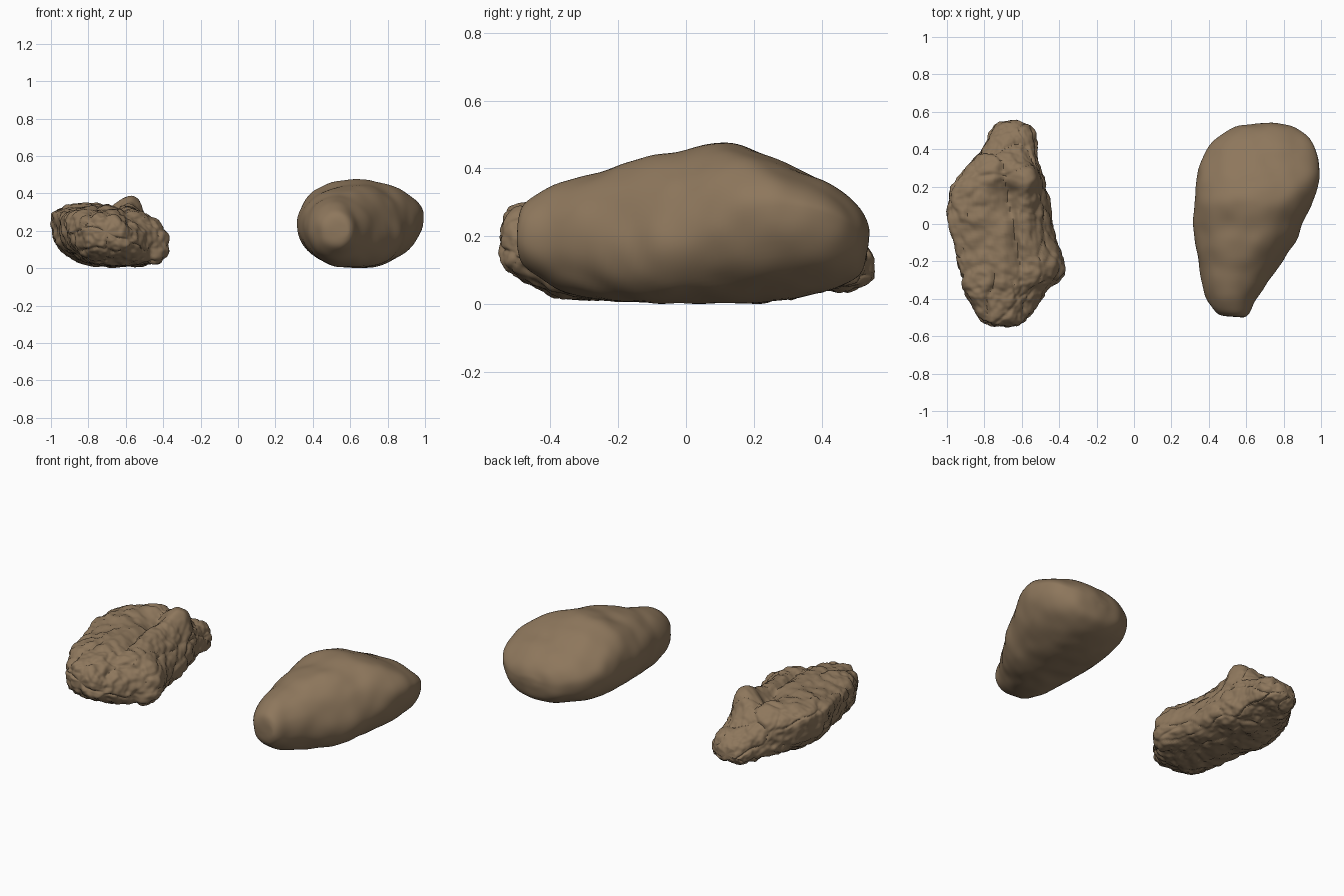
import bpy, bmesh, math
from mathutils import Vector, noise

cube = bpy.data.objects.get("Cube")
if cube:
    bpy.data.objects.remove(cube)

# Single earthy colour
brown = bpy.data.materials.new("brown_stone")
brown.use_nodes = True
color = (0.27, 0.185, 0.108, 1)
brown.diffuse_color = color
bsdf = next(n for n in brown.node_tree.nodes if n.type == 'BSDF_PRINCIPLED')
bsdf.inputs["Base Color"].default_value = color
bsdf.inputs["Roughness"].default_value = 0.9


def spline(stations, t):
    """Smoothly interpolate the station tuples, t running from 0 to 1."""
    last = len(stations) - 1
    i = min(int(t * last), last - 1)
    f = t * last - i
    a, b, c, d = (stations[min(max(i + k, 0), last)] for k in (-1, 0, 1, 2))
    return [q + 0.5 * f * (r - p + f * (2 * p - 5 * q + 4 * r - s + f * (3 * (q - r) + s - p)))
            for p, q, r, s in zip(a, b, c, d)]


def section(station, powers, count):
    """Rounded ring whose four quadrants each have their own squareness."""
    y, x_min, x_max, z_min, z_max, crest, left_z, right_z = station
    ring = []
    for k in range(count):
        angle = math.tau * k / count
        c, s = math.cos(angle), math.sin(angle)
        n = powers[k * 4 // count]
        r = (abs(c) ** n + abs(s) ** n) ** (-1 / n)
        side = right_z if c > 0 else left_z
        x = crest + r * c * ((x_max - crest) if c > 0 else (crest - x_min))
        z = side + r * s * ((z_max - side) if s > 0 else (side - z_min))
        ring.append(Vector((x, y, z)))
    return ring


def bump(value, width):
    return math.exp(-(value / width) ** 2)


def make_rock(name, stations, powers, rings, count, relief):
    bm = bmesh.new()
    loops = [[bm.verts.new(p) for p in section(spline(stations, i / (rings - 1)), powers, count)]
             for i in range(rings)]
    for a, b in zip(loops, loops[1:]):
        for k in range(count):
            j = (k + 1) % count
            bm.faces.new((a[k], a[j], b[j], b[k]))
    caps = [bm.faces.new(loops[0]), bm.faces.new(loops[-1])]
    bmesh.ops.poke(bm, faces=caps)
    bmesh.ops.recalc_face_normals(bm, faces=bm.faces)
    # Blend away the seams between stations
    for _ in range(3):
        bmesh.ops.smooth_vert(bm, verts=bm.verts, factor=0.5,
                              use_axis_x=True, use_axis_y=True, use_axis_z=True)
    bm.normal_update()
    # Push the surface in and out along its normals
    moved = [v.co + v.normal * relief(v.co, v.normal) for v in bm.verts]
    for v, p in zip(bm.verts, moved):
        v.co = p
        v.co.z = max(p.z, 0)
    mesh = bpy.data.meshes.new(name)
    bm.to_mesh(mesh)
    bm.free()
    mesh.materials.append(brown)
    rock = bpy.data.objects.new(name, mesh)
    bpy.context.collection.objects.link(rock)
    bpy.ops.object.select_all(action='DESELECT')
    rock.select_set(True)
    bpy.context.view_layer.objects.active = rock
    bpy.ops.object.shade_smooth_by_angle(angle=math.radians(45))


# Worn boulder: broad soft dents only
def worn_relief(p, normal):
    return 0.008 * noise.noise(p * 5) + 0.006 * noise.noise(p * 11)


# Broken boulder: chipped plates, faint cracks, grit, a back spike, a hollow and a long cleft
def broken_relief(p, normal):
    warped = p + 0.05 * noise.noise_vector(p * 7)
    q = Vector((warped.x * 6, warped.y * 3.5, warped.z * 8))
    dist, points = noise.voronoi(q)
    plate = 0.007 * noise.noise(points[0] * 3.7)
    crack = 0.007 * bump(dist[1] - dist[0], 0.08)
    grit = 0.014 * noise.noise(p * 7) + 0.011 * noise.noise(p * 18) + 0.006 * noise.noise(p * 38)
    up = max(normal.z, 0)
    spike = 0.065 * up * bump(p.x + 0.56, 0.07) * bump(p.y - 0.25, 0.09)
    hollow = 0.035 * up * bump(p.x + 0.69, 0.07) * bump(p.y - 0.13, 0.12)
    offset = p.x + 0.58 + 0.16 * (p.y + 0.4)
    facing = min(max(up, -normal.y), 1)
    fade = 1 / (1 + math.exp((p.y - 0.25) * 30))
    cleft = facing * fade * (0.016 * bump(offset, 0.02) + 0.016 * bump(offset, 0.06))
    return plate - crack + grit + spike - hollow - cleft


# Stations: y, x_min, x_max, z_min, z_max, crest x, left widest z, right widest z
worn_stations = [
    (-.50, .53, .59, .17, .24, .56, .2, .2), (-.475, .44, .62, .11, .30, .54, .2, .2),
    (-.38, .38, .67, .045, .35, .53, .2, .2), (-.24, .35, .765, .01, .395, .57, .21, .17),
    (-.1, .325, .86, .005, .437, .63, .23, .17), (0, .315, .9, .005, .452, .65, .24, .2),
    (.12, .32, .955, 0, .475, .66, .25, .26), (.24, .335, .99, .005, .445, .66, .25, .29),
    (.34, .365, .99, .02, .395, .67, .23, .29), (.44, .42, .955, .045, .345, .68, .22, .26),
    (.515, .52, .88, .09, .285, .70, .2, .22), (.54, .64, .76, .17, .22, .70, .2, .2)]
broken_stations = [
    (-.55, -.76, -.65, .15, .24, -.70, .2, .19), (-.52, -.82, -.57, .09, .275, -.70, .2, .17),
    (-.42, -.87, -.505, .03, .31, -.69, .22, .15), (-.35, -.9, -.46, .015, .325, -.66, .24, .12),
    (-.26, -.93, -.365, .01, .33, -.62, .25, .11), (-.12, -.965, -.4, .01, .335, -.62, .26, .11),
    (.04, -1, -.445, .01, .345, -.63, .27, .12), (.16, -.98, -.46, .01, .35, -.63, .27, .13),
    (.26, -.935, -.485, .015, .35, -.63, .25, .13), (.33, -.87, -.51, .02, .32, -.65, .2, .13),
    (.41, -.8, -.525, .03, .25, -.66, .15, .13), (.50, -.765, -.53, .04, .205, -.65, .12, .12),
    (.55, -.72, -.61, .08, .15, -.66, .11, .11)]

# Squareness of the quadrants: right top, left top, left bottom, right bottom
make_rock("worn_boulder", worn_stations, (1.9, 2.1, 2.2, 2.1), 80, 80, worn_relief)
make_rock("broken_boulder", broken_stations, (1.8, 2.8, 2.6, 2.7), 150, 144, broken_relief)
